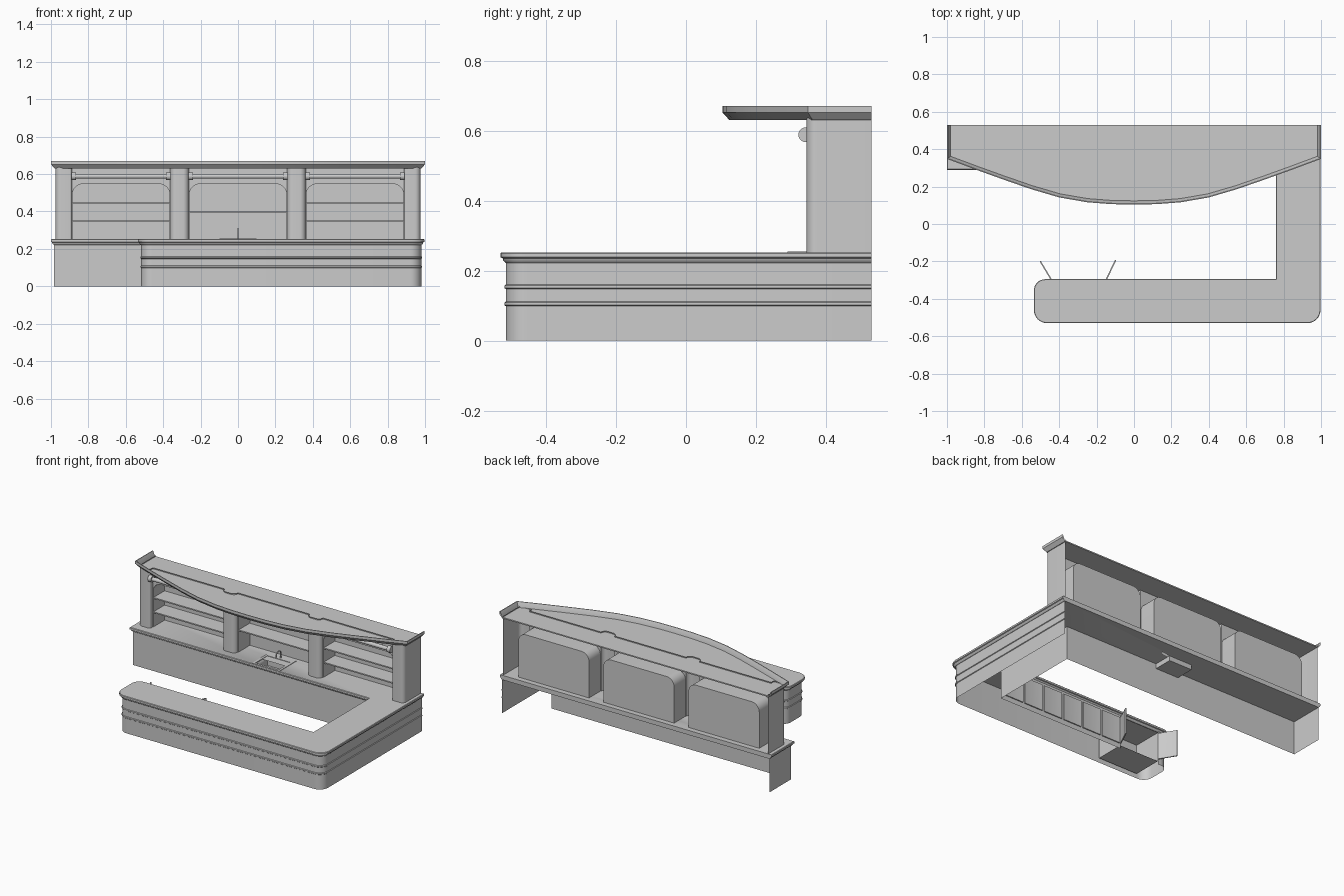
import bpy, bmesh, math
from mathutils import Vector, Matrix

if "Cube" in bpy.data.objects:
    bpy.data.objects.remove(bpy.data.objects["Cube"])

BACK = 0.53


def finish(name, bm, angle=35):
    bmesh.ops.recalc_face_normals(bm, faces=bm.faces)
    me = bpy.data.meshes.new(name)
    bm.to_mesh(me)
    bm.free()
    ob = bpy.data.objects.new(name, me)
    bpy.context.collection.objects.link(ob)
    bpy.ops.object.select_all(action='DESELECT')
    ob.select_set(True)
    bpy.context.view_layer.objects.active = ob
    bpy.ops.object.shade_smooth_by_angle(angle=math.radians(angle))
    return ob


def fillet(pts, seg=8):
    """Plan points (x, y[, radius]) -> path with rounded corners."""
    out, n = [], len(pts)
    for i, p in enumerate(pts):
        c = Vector(p[:2])
        if len(p) < 3:
            out.append(c)
            continue
        r = p[2]
        u = (Vector(pts[i - 1][:2]) - c).normalized() * r
        v = (Vector(pts[(i + 1) % n][:2]) - c).normalized() * r
        for k in range(seg + 1):
            t = k / seg * math.pi / 2
            out.append(c + u * (1 - math.sin(t)) + v * (1 - math.cos(t)))
    return out


def offset(path, d, closed):
    """Mitred offset to the right of the path; back-edge points stay put in y."""
    out, n = [], len(path)
    for i, p in enumerate(path):
        a = path[i - 1] if closed or i else None
        b = path[(i + 1) % n] if closed or i < n - 1 else None
        dirs = [(p - a).normalized()] if a is not None else []
        dirs += [(b - p).normalized()] if b is not None else []
        ns = [Vector((q.y, -q.x)) for q in dirs]
        m = sum(ns, Vector((0, 0))).normalized()
        q = p + m * (d / max(m.dot(ns[0]), 0.3))
        if p.y > BACK - 0.001:
            q.y = BACK
        out.append(q)
    return out


def loft(name, path, profile, closed=False, cap=False, loop=False):
    """Stack offset copies of a plan path; profile is (offset, z)."""
    bm = bmesh.new()
    rings = [[bm.verts.new((q.x, q.y, z)) for q in offset(path, d, closed)] for d, z in profile]
    n = len(path)
    pairs = list(zip(rings, rings[1:])) + ([(rings[-1], rings[0])] if loop else [])
    for r, s in pairs:
        for i in range(n if closed else n - 1):
            j = (i + 1) % n
            bm.faces.new((r[i], r[j], s[j], s[i]))
    if cap:
        bm.faces.new(rings[0])
        bm.faces.new(rings[-1])
    return finish(name, bm)


def box(name, lo, hi, skip=None):
    bm = bmesh.new()
    lo, hi = Vector(lo), Vector(hi)
    size = hi - lo
    bmesh.ops.create_cube(bm, size=1, matrix=Matrix.Translation((lo + hi) / 2) @ Matrix.Diagonal((*size, 1)))
    ob_faces = []
    if skip:
        bm.normal_update()
        ob_faces = [f for f in bm.faces if f.normal.dot(Vector(skip)) > 0.9]
        bmesh.ops.delete(bm, geom=ob_faces, context='FACES')
    return finish(name, bm)


def rod(name, x0, x1, y, z, r):
    bm = bmesh.new()
    bmesh.ops.create_cone(bm, cap_ends=True, segments=20, radius1=r, radius2=r, depth=x1 - x0,
                          matrix=Matrix.Translation(((x0 + x1) / 2, y, z)) @ Matrix.Rotation(math.pi / 2, 4, 'Y'))
    return finish(name, bm)


# Countertop: one hooked slab with a rounded edge
outline = fillet([(-1, BACK), (-1, 0.29), (0.76, 0.29), (0.76, -0.295), (-0.535, -0.295, 0.06),
                  (-0.535, -0.53, 0.07), (0.997, -0.53, 0.07), (0.997, BACK)])
top = loft("countertop", outline, [(-0.003, 0.252), (0, 0.249), (0, 0.238), (-0.006, 0.235),
                                   (-0.008, 0.228), (-0.015, 0.222)], closed=True, cap=True)

# Sink hole, basin, rim and tap
cut = box("sink_cutter", (-0.085, 0.305, 0.15), (0.085, 0.43, 0.3))
cut.hide_render = True
cut.hide_set(True)
mod = top.modifiers.new("sink_hole", 'BOOLEAN')
mod.object = cut
mod.solver = 'EXACT'
box("sink_basin", (-0.085, 0.305, 0.19), (0.085, 0.43, 0.254), skip=(0, 0, 1))
for s in (-1, 1):
    box("sink_rim_side", (s * 0.0925 - 0.0075, 0.29, 0.25), (s * 0.0925 + 0.0075, 0.47, 0.255))
box("sink_rim_front", (-0.085, 0.29, 0.25), (0.085, 0.305, 0.255))
box("sink_rim_back", (-0.085, 0.43, 0.25), (0.085, 0.47, 0.255))
cu = bpy.data.curves.new("tap", 'CURVE')
cu.dimensions = '3D'
cu.bevel_depth = 0.004
cu.bevel_resolution = 2
cu.use_fill_caps = True
sp = cu.splines.new('POLY')
pts = [(0.45, 0.25)] + [(0.425 + 0.025 * math.cos(t * math.pi / 8), 0.285 + 0.024 * math.sin(t * math.pi / 8))
                        for t in range(9)] + [(0.4, 0.275)]
sp.points.add(len(pts) - 1)
for p, (y, z) in zip(sp.points, pts):
    p.co = (0, y, z, 1)
bpy.context.collection.objects.link(bpy.data.objects.new("tap", cu))

# Counter walls (open underneath and at the back) and trim bands
outer = fillet([(-0.44, -0.305), (-0.518, -0.305, 0.055), (-0.518, -0.515, 0.06), (0.98, -0.515, 0.06), (0.98, BACK)])
loft("outer_counter_wall", outer, [(0, 0), (0, 0.226)])
for z in (0.098, 0.147):
    loft("trim_band", outer, [(0, z), (0.004, z + 0.003), (0.004, z + 0.01), (0, z + 0.013)])
inner = fillet([(-0.985, BACK), (-0.985, 0.305), (0.775, 0.305), (0.775, -0.305), (-0.15, -0.305)])
loft("inner_counter_wall", inner, [(0, 0), (0, 0.226)])

# Open cabinet and row of panelled doors on the serving side
box("open_cabinet", (-0.44, -0.5, 0.02), (-0.15, -0.305, 0.215), skip=(0, 1, 0))


def door(name, hinge_x, degrees, w=0.135):
    bm = bmesh.new()
    bmesh.ops.create_cube(bm, size=1, matrix=Matrix.Translation((w / 2, 0, 0.12)) @ Matrix.Diagonal((w, 0.007, 0.175, 1)))
    bm.normal_update()
    faces = [f for f in bm.faces if abs(f.normal.y) > 0.9]
    bmesh.ops.inset_individual(bm, faces=faces, thickness=0.02, depth=-0.002)
    ob = finish(name, bm)
    ob.location = (hinge_x, -0.301, 0)
    ob.rotation_euler.z = math.radians(degrees)


for k in range(6):
    door("closed_door", -0.142 + 0.15 * k, 0)
door("open_door_left", -0.44, 121, 0.12)
door("open_door_right", -0.15, 64.5, 0.12)

# Back bar: pillars
WALL, FRONT, TOP = 0.375, 0.345, 0.645
for s in (-1, 1):
    p = fillet([(s * 0.975, BACK), (s * 0.975, FRONT, 0.028), (s * 0.888, FRONT, 0.012), (s * 0.888, WALL)])
    loft("end_pillar", p, [(0, 0.25), (0, TOP)])
    c = s * 0.3125
    p = fillet([(c - 0.05, WALL), (c - 0.045, FRONT, 0.025), (c + 0.045, FRONT, 0.025), (c + 0.05, WALL)])
    loft("middle_column", p, [(0, 0.25), (0, TOP)])


# Back bar: three arched niches with header, shelves and light bar
def bay(x0, x1, shelves):
    e = 0.003
    arch = fillet([(x0 + e, 0.252), (x0 + e, 0.547, 0.055), (x1 - e, 0.547, 0.055), (x1 - e, 0.252)])
    bm = bmesh.new()
    f = [bm.verts.new((q.x, WALL, q.y)) for q in arch]
    b = [bm.verts.new((q.x, 0.495, q.y)) for q in arch]
    for i in range(len(arch)):
        j = (i + 1) % len(arch)
        bm.faces.new((f[i], f[j], b[j], b[i]))
    bm.faces.new(b)
    finish("niche", bm)
    bm = bmesh.new()
    ring = [(x1, 0.252), (x1, TOP), (x0, TOP), (x0, 0.252)]
    bm.faces.new([bm.verts.new((q.x, WALL, q.y)) for q in arch] + [bm.verts.new((x, WALL, z)) for x, z in ring])
    finish("niche_header", bm)
    for z in shelves:
        box("shelf", (x0 + e, 0.378, z - 0.004), (x1 - e, 0.494, z + 0.004))
    l0, l1 = x0 - 0.002, x1 + 0.002
    rod("light_bar", l0 + 0.02, l1 - 0.02, 0.342, 0.588, 0.013)
    for a in (l0, l1 - 0.025):
        rod("light_end_cap", a, a + 0.025, 0.342, 0.588, 0.021)
        box("light_bracket", (a + 0.005, 0.342, 0.58), (a + 0.02, WALL, 0.596))


bay(-0.888, -0.3625, (0.348, 0.443))
bay(-0.2625, 0.2625, (0.395,))
bay(0.3625, 0.888, (0.348, 0.443))

# Canopy: bowed flared fascia around a flat roof
half = [(-1, BACK), (-1, 0.348), (-0.85, 0.292), (-0.7, 0.238), (-0.55, 0.186), (-0.4, 0.142), (-0.25, 0.116), (-0.12, 0.106)]
bow = [Vector(p) for p in half + [(0, 0.104)] + [(-x, y) for x, y in reversed(half)]]
loft("canopy_fascia", bow, [(-0.02, 0.638), (-0.005, 0.67), (0, 0.67), (0, 0.652), (-0.02, 0.63)], loop=True)
roof = offset(bow, -0.02, False)
loft("canopy_roof", roof, [(0, 0.63), (0, 0.638)], closed=True, cap=True)
